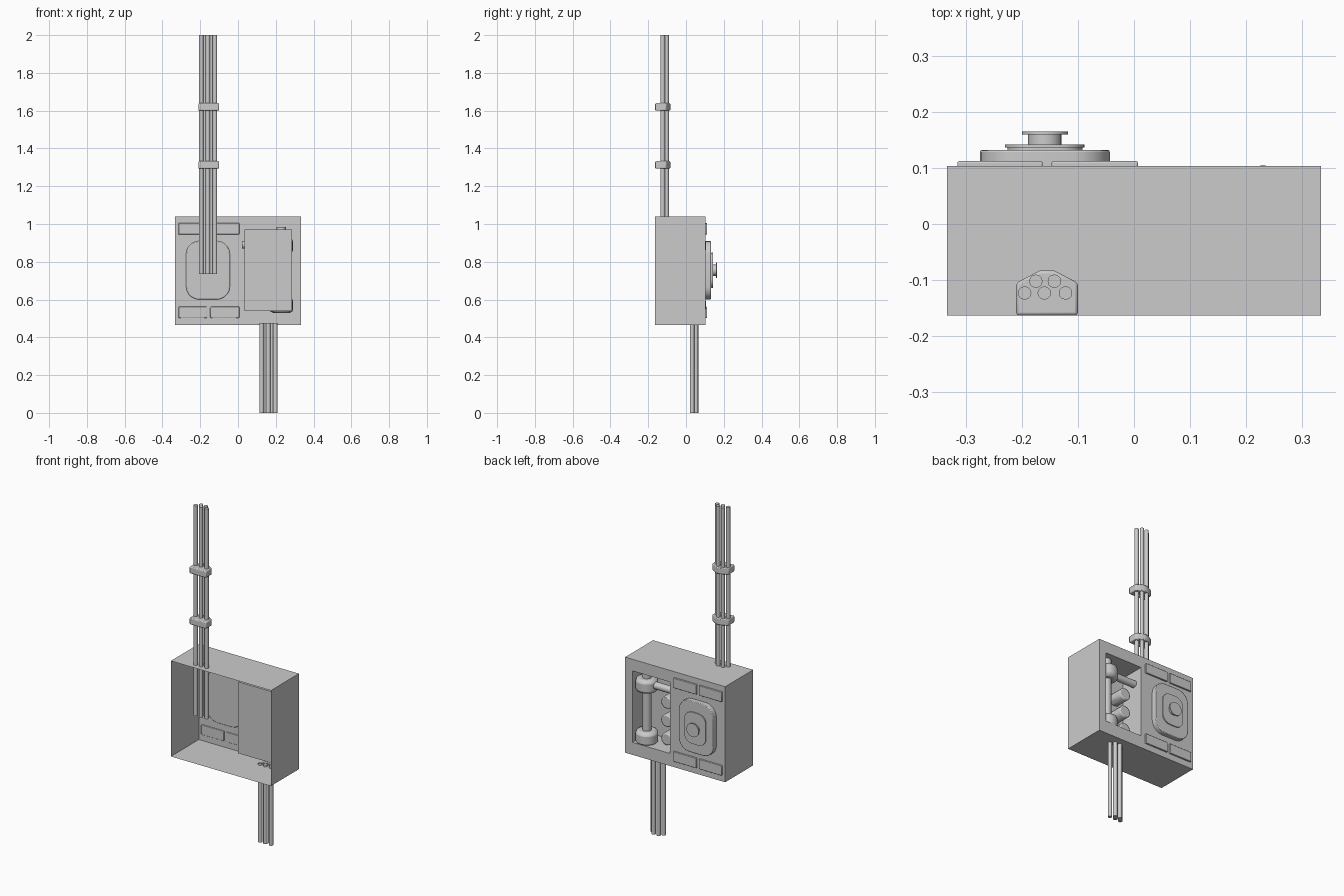
import bpy, bmesh
from math import cos, sin, pi
from mathutils import Vector

if "Cube" in bpy.data.objects:
    bpy.data.objects.remove(bpy.data.objects["Cube"])


def finish(name, bm, bevel=0.0, segments=2):
    bmesh.ops.recalc_face_normals(bm, faces=bm.faces)
    mesh = bpy.data.meshes.new(name)
    bm.to_mesh(mesh)
    bm.free()
    ob = bpy.data.objects.new(name, mesh)
    bpy.context.collection.objects.link(ob)
    bpy.context.view_layer.objects.active = ob
    for other in bpy.context.selected_objects:
        other.select_set(False)
    ob.select_set(True)
    if bevel:
        m = ob.modifiers.new("bevel", 'BEVEL')
        m.width, m.segments, m.limit_method = bevel, segments, 'ANGLE'
    bpy.ops.object.shade_smooth_by_angle(angle=0.6)
    return ob


def prism(name, base, offset, bevel=0.0):
    """Extrude a closed outline of 3D points along an offset."""
    bm = bmesh.new()
    face = bm.faces.new([bm.verts.new(p) for p in base])
    ext = bmesh.ops.extrude_face_region(bm, geom=[face], use_keep_orig=True)
    moved = [v for v in ext['geom'] if isinstance(v, bmesh.types.BMVert)]
    bmesh.ops.translate(bm, verts=moved, vec=Vector(offset))
    return finish(name, bm, bevel)


def rod(name, a, b, r, sides=16, bevel=0.0):
    """Cylinder between two points."""
    a, b = Vector(a), Vector(b)
    q = (b - a).to_track_quat('Z', 'Y')
    ring = [a + q @ Vector((r * cos(2 * pi * i / sides), r * sin(2 * pi * i / sides), 0))
            for i in range(sides)]
    return prism(name, ring, b - a, bevel)


def rounded_plate(name, cx, cz, w, h, radius, y0, y1, bevel=0.0, steps=5):
    """Rounded rectangle in the xz plane, extruded along y."""
    pts = []
    for k, (sx, sz) in enumerate([(1, 1), (-1, 1), (-1, -1), (1, -1)]):
        for i in range(steps + 1):
            t = pi / 2 * (k + i / steps)
            pts.append((cx + sx * (w / 2 - radius) + radius * cos(t), y0,
                        cz + sz * (h / 2 - radius) + radius * sin(t)))
    return prism(name, pts, (0, y1 - y0, 0), bevel)


def box(name, x0, x1, y0, y1, z0, z1, bevel=0.0):
    return prism(name, [(x0, y0, z0), (x1, y0, z0), (x1, y0, z1), (x0, y0, z1)],
                 (0, y1 - y0, 0), bevel)


# Housing: shell open on the -y side, with a sunken bay in the +y face
bm = bmesh.new()


def loop(x0, x1, z0, z1, y):
    return [bm.verts.new(p) for p in
            ((x0, y, z0), (x1, y, z0), (x1, y, z1), (x0, y, z1))]


loops = [loop(-.333, .333, .465, 1.04, -.163), loop(-.333, .333, .465, 1.04, .103),
         loop(.035, .285, .54, .97, .103), loop(.035, .285, .54, .97, -.05)]
for a, b in zip(loops, loops[1:]):
    for i in range(4):
        j = (i + 1) % 4
        bm.faces.new((a[i], a[j], b[j], b[i]))
bm.faces.new(loops[-1])
finish("housing", bm)

# Cable bundles: three in one row, two nested behind
cable_spots = [(-.195, -.123), (-.16, -.123), (-.122, -.123), (-.175, -.102), (-.142, -.102)]
for i, (x, y) in enumerate(cable_spots):
    rod(f"upper_cable_{i}", (x, y, .735), (x, y, 2.0), .012, 12)
    rod(f"lower_cable_{i}", (x + .32, y + .155, 0), (x + .32, y + .155, .475), .012, 12)

# Clips holding the upper cables
clip = [(-.21, -.163), (-.10, -.163), (-.10, -.105), (-.142, -.083), (-.168, -.083), (-.21, -.105)]
for i, z in enumerate((1.293, 1.60)):
    prism(f"cable_clip_{i}", [(x, y, z) for x, y in clip], (0, 0, .04), .005)

# Four pads around the dial
for i, (x0, x1) in enumerate([(-.315, -.163), (-.147, .007)]):
    box(f"lower_pad_{i}", x0, x1, .098, .112, .502, .562, .003)
    box(f"upper_pad_{i}", x0, x1, .098, .112, .945, 1.005, .003)

# Stepped dial
rounded_plate("dial_base", -.159, .755, .232, .31, .07, .098, .132, .004)
rounded_plate("dial_step", -.159, .755, .134, .182, .045, .130, .137)
rounded_plate("dial_plate", -.159, .755, .142, .19, .05, .136, .142)
rod("knob_stem", (-.159, .14, .755), (-.159, .162, .755), .03, 20)
rod("knob_cap", (-.159, .160, .755), (-.159, .165, .755), .041, 20)

# Pipework inside the bay
rod("bay_pipe", (.23, .043, .55), (.23, .043, .985), .025)
rod("bay_cross_pipe", (.23, .043, .89), (.02, .043, .89), .021)
for i, z in enumerate((.57, .885)):
    rod(f"pipe_joint_{i}", (.23, .043, z - .04), (.23, .043, z + .04), .062, 16, .018)

# Round plugs on the bay floor
for i, z in enumerate((.585, .695, .805)):
    rod(f"bay_plug_{i}", (.10, -.05, z), (.10, .045, z), .037, 12, .006)
